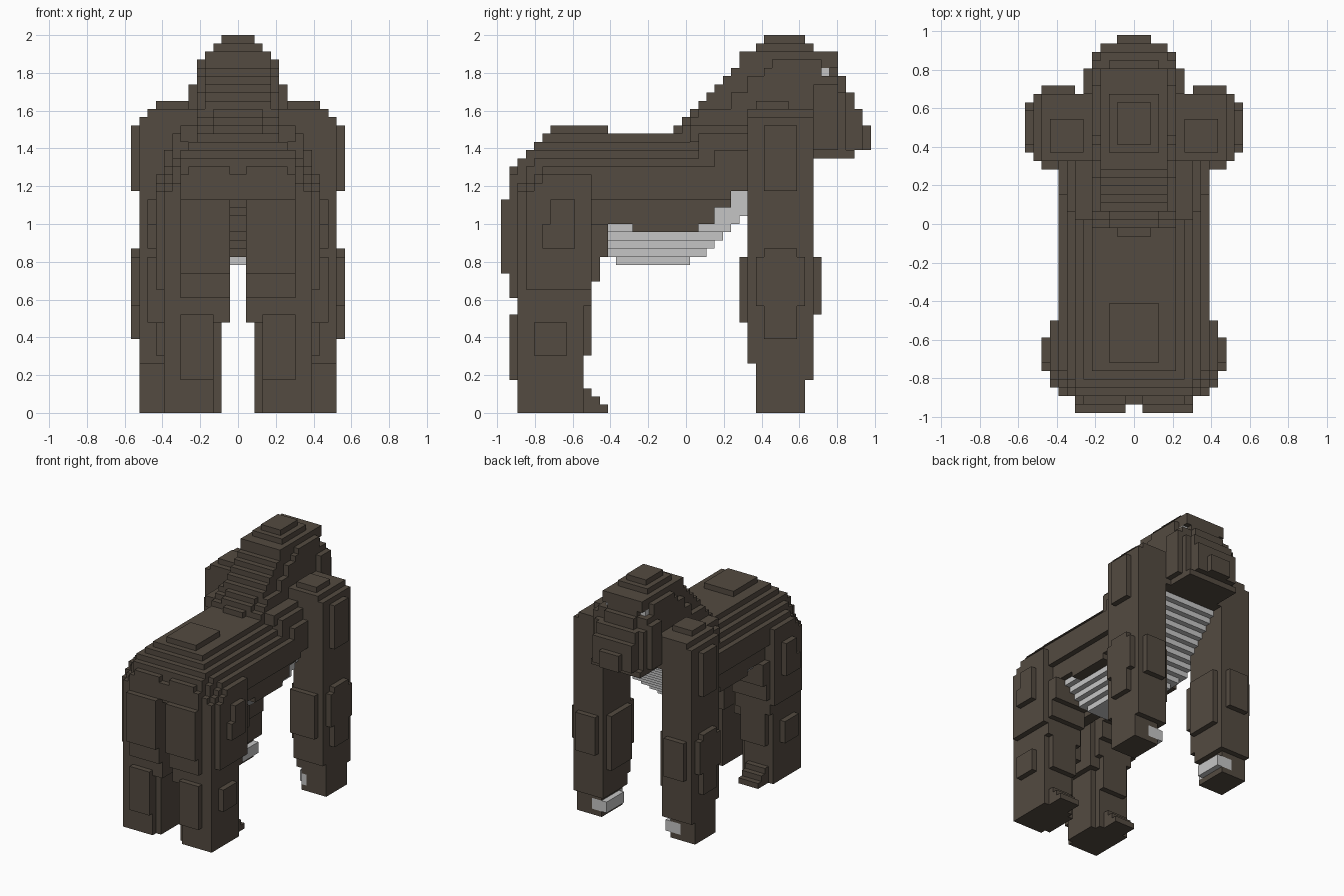
import bpy
import bmesh
from mathutils import Vector

VOXEL = 2 / 46          # the whole figure is 46 blocks tall
Y_CENTRE = 22.5         # and 45 blocks long

old = bpy.data.objects.get("Cube")
if old:
    bpy.data.objects.remove(old, do_unlink=True)


def make_material(name, colour):
    mat = bpy.data.materials.new(name)
    mat.use_nodes = True
    mat.diffuse_color = (*colour, 1)
    mat.node_tree.nodes["Principled BSDF"].inputs["Base Color"].default_value = (*colour, 1)
    return mat


fur = make_material("dark_brown_fur", (0.087, 0.069, 0.052))
skin = make_material("light_grey_skin", (0.56, 0.56, 0.56))

blocks = {}             # grid cell -> name of the part that owns it
materials = {}          # part name -> material


def fill(part, material, xs, ys, zs):
    """Fill a box of blocks; cells already taken keep their first owner."""
    materials[part] = material
    for x in range(*xs):
        for y in range(*ys):
            for z in range(*zs):
                blocks.setdefault((x, y, z), part)


def centre(part, material, half, ys, zs):
    fill(part, material, (-half, half), ys, zs)


def pair(part, material, xs, ys, zs):
    fill("left_" + part, material, xs, ys, zs)
    fill("right_" + part, material, (-xs[1], -xs[0]), ys, zs)


# Eyes and palms
pair("eye", skin, (3, 4), (39, 40), (41, 42))
pair("palm", skin, (6, 8), (32, 37), (1, 3))
pair("palm", skin, (7, 8), (31, 32), (1, 3))
pair("palm", skin, (8, 9), (36, 37), (1, 3))

# Arms: hand, forearm, upper arm and rounded shoulder
pair("arm", fur, (7, 12), (31, 37), (0, 4))
pair("arm", fur, (6, 12), (31, 38), (4, 6))
pair("arm", fur, (6, 12), (30, 38), (6, 36))
pair("arm", fur, (5, 6), (31, 37), (9, 19))
pair("arm", fur, (5, 6), (30, 38), (31, 36))
pair("arm", fur, (6, 11), (29, 30), (11, 19))
pair("arm", fur, (7, 11), (38, 39), (12, 19))
pair("arm", fur, (12, 13), (32, 36), (9, 20))
pair("arm", fur, (12, 13), (31, 37), (13, 19))
pair("arm", fur, (12, 13), (32, 36), (27, 35))
pair("arm", fur, (5, 11), (30, 38), (36, 37))
pair("arm", fur, (6, 10), (31, 35), (37, 38))

# Hind legs: heel and stepped toes
pair("leg", fur, (2, 9), (3, 9), (0, 14))
pair("leg", fur, (3, 9), (2, 10), (0, 14))
for step in range(3):
    pair("leg", fur, (4, 8), (10, 13 - step), (step, step + 1))
# Shin
pair("leg", fur, (3, 7), (1, 2), (4, 12))
pair("leg", fur, (9, 10), (4, 8), (7, 11))
pair("leg", fur, (3, 8), (10, 11), (7, 16))
# Thigh
pair("leg", fur, (1, 9), (2, 10), (11, 27))
pair("leg", fur, (2, 9), (10, 11), (13, 27))
pair("leg", fur, (1, 7), (1, 2), (14, 29))
pair("leg", fur, (1, 6), (1, 2), (29, 30))
pair("leg", fur, (1, 7), (0, 1), (17, 26))
pair("leg", fur, (9, 10), (3, 11), (15, 27))
pair("leg", fur, (9, 10), (4, 11), (27, 28))
pair("leg", fur, (9, 10), (5, 11), (28, 29))
pair("leg", fur, (10, 11), (6, 9), (20, 26))
pair("leg", fur, (10, 11), (5, 6), (20, 23))
pair("leg", fur, (2, 9), (11, 12), (16, 23))
pair("leg", fur, (2, 9), (12, 13), (19, 23))

# Rump between the legs, stepping forward as it goes down
for step in range(7):
    centre("body", fur, 1, (2 + step, 13), (25 - step, 26 - step))
centre("body", fur, 1, (1, 13), (26, 29))
centre("body", fur, 8, (4, 13), (22, 26))

# Rounded upper rump
for step in range(4):
    centre("body", fur, 9, (2 + step, 13), (26 + step, 27 + step))
centre("body", fur, 8, (2, 13), (26, 28))
centre("body", fur, 8, (3, 13), (28, 30))
centre("body", fur, 8, (4, 13), (30, 31))
centre("body", fur, 7, (2, 13), (28, 31))
for step, half in enumerate((7, 6, 5)):
    centre("body", fur, half, (3 + step, 13), (31 + step, 32 + step))
centre("body", fur, 3, (6, 13), (34, 35))

# Flanks, whose lower edge climbs toward the chest
centre("body", fur, 8, (13, 16), (23, 26))
centre("body", fur, 8, (16, 24), (22, 26))
centre("body", fur, 8, (24, 26), (23, 26))
centre("body", fur, 8, (26, 28), (25, 26))
centre("body", fur, 9, (13, 28), (26, 30))
centre("body", fur, 9, (28, 30), (27, 30))

# Sagging back in narrowing layers
for step, half in enumerate((8, 7, 6, 5)):
    centre("body", fur, half, (13, 30), (29 + step, 31 + step))

# Shoulders rising to the neck
centre("body", fur, 9, (26, 30), (30, 32))
centre("body", fur, 8, (24, 30), (31, 34))
centre("body", fur, 7, (23, 30), (33, 35))
centre("body", fur, 2, (21, 30), (34, 35))
centre("body", fur, 5, (22, 30), (34, 35))
centre("body", fur, 3, (22, 24), (35, 36))
centre("body", fur, 5, (23, 30), (35, 36))
centre("body", fur, 5, (24, 38), (36, 37))
centre("body", fur, 3, (23, 24), (36, 37))
centre("body", fur, 5, (30, 38), (31, 36))

# Stepped nape and domed crown
starts = (24, 25, 26, 27, 28, 29, 29, 31, 32)
ends = (39, 39, 39, 39, 39, 39, 41, 38, 37)
halves = (4, 4, 4, 4, 4, 4, 4, 3, 2)
for step in range(9):
    centre("head", fur, halves[step], (starts[step], ends[step]), (37 + step, 38 + step))
centre("head", fur, 5, (28, 39), (37, 39))
centre("head", fur, 5, (30, 39), (39, 41))
centre("head", fur, 5, (32, 39), (41, 42))
# Eye sockets under the brow, and ears
centre("head", fur, 4, (39, 41), (32, 41))
centre("head", fur, 3, (39, 41), (41, 42))
centre("head", fur, 5, (33, 39), (42, 43))
centre("head", fur, 4, (39, 41), (42, 43))
pair("ear", fur, (5, 6), (38, 41), (32, 40))
pair("ear", fur, (4, 5), (38, 41), (32, 41))

# Muzzle stepping out toward the mouth
centre("head", fur, 5, (38, 43), (31, 32))
centre("head", fur, 5, (38, 42), (32, 39))
centre("head", fur, 3, (41, 42), (39, 41))
centre("head", fur, 4, (42, 43), (32, 39))
centre("head", fur, 4, (43, 44), (32, 37))
centre("head", fur, 2, (44, 45), (32, 35))

# Bare belly and chest, climbing in steps to the throat
centre("belly", skin, 3, (14, 23), (18, 19))
for step in range(12):
    centre("belly", skin, min(4 + step, 7), (13, min(25 + step, 37)), (19 + step, 20 + step))


def build_part(name):
    """Skin only the exposed sides of a part's blocks."""
    bm = bmesh.new()
    corners = {}

    def vert(p):
        key = tuple(p)
        if key not in corners:
            x, y, z = key
            corners[key] = bm.verts.new(Vector((x, y - Y_CENTRE, z)) * VOXEL)
        return corners[key]

    for cell, owner in blocks.items():
        if owner != name:
            continue
        for axis in range(3):
            for side in (0, 1):
                beside = list(cell)
                beside[axis] += 2 * side - 1
                if tuple(beside) in blocks:
                    continue
                ring = []
                for a, b in ((0, 0), (1, 0), (1, 1), (0, 1)):
                    p = list(cell)
                    p[axis] += side
                    p[(axis + 1) % 3] += a
                    p[(axis + 2) % 3] += b
                    ring.append(vert(p))
                bm.faces.new(ring if side else ring[::-1])
    # Merge flat neighbours into clean panels
    bmesh.ops.dissolve_limit(bm, angle_limit=0.01, verts=bm.verts[:], edges=bm.edges[:])
    mesh = bpy.data.meshes.new(name)
    bm.to_mesh(mesh)
    bm.free()
    mesh.materials.append(materials[name])
    bpy.context.collection.objects.link(bpy.data.objects.new(name, mesh))


for part_name in materials:
    build_part(part_name)
